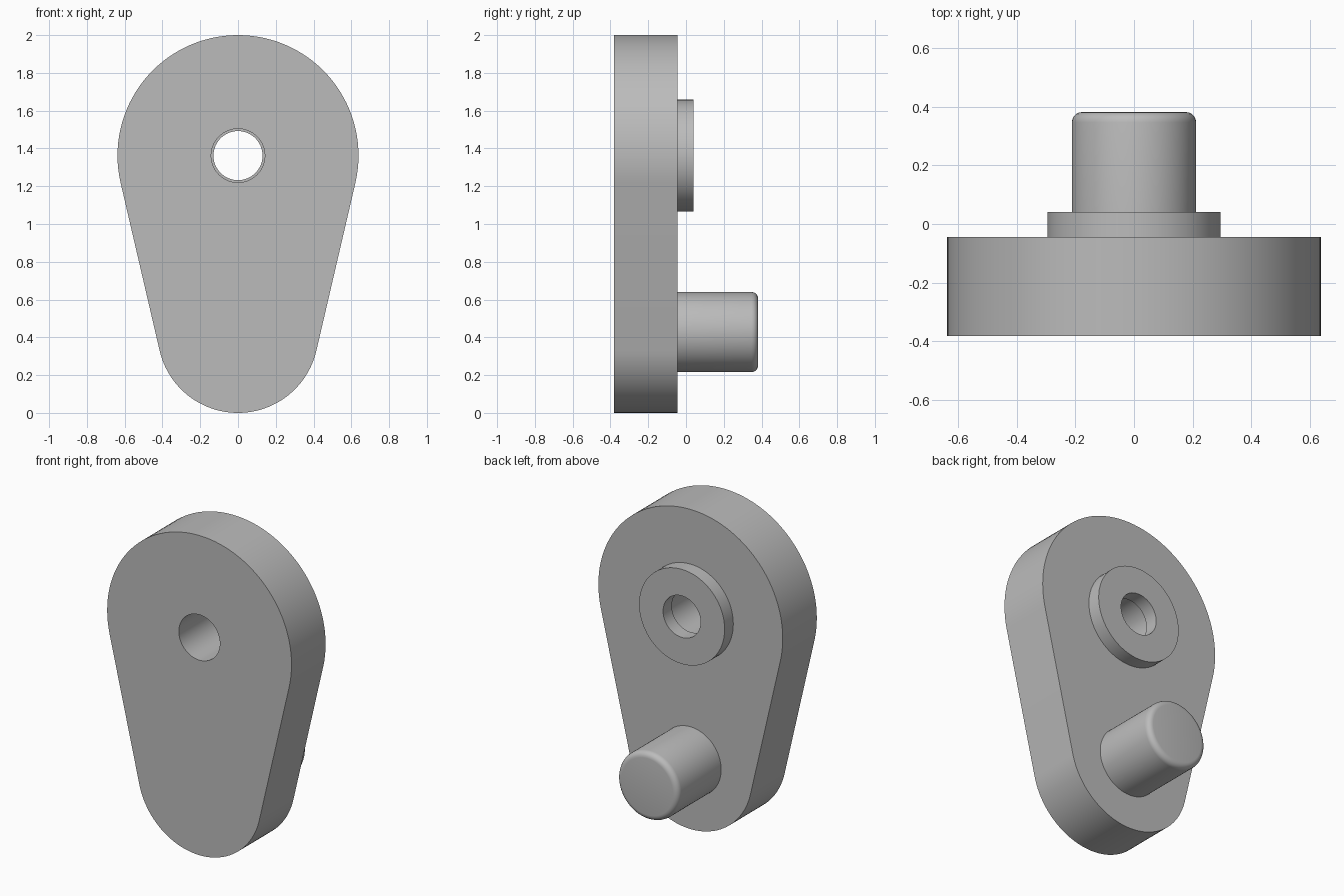
import bpy, bmesh
from math import sin, cos, pi, asin

cube = bpy.data.objects.get("Cube")
if cube:
    bpy.data.objects.remove(cube, do_unlink=True)

GREY = (0.5, 0.5, 0.5, 1.0)
mat = bpy.data.materials.new("plain grey")
mat.use_nodes = True
mat.diffuse_color = GREY
bsdf = next(n for n in mat.node_tree.nodes if n.type == 'BSDF_PRINCIPLED')
bsdf.inputs["Base Color"].default_value = GREY

# Main dimensions
HUB_Z, HUB_R = 1.362, 0.638
FOOT_Z, FOOT_R = 0.426, 0.426
FRONT, BACK = -0.382, -0.045


def arc(z, r, a0, a1, n):
    """n + 1 points (x, z) along an arc about (0, z)."""
    return [(r * cos(a0 + (a1 - a0) * i / n), z + r * sin(a0 + (a1 - a0) * i / n))
            for i in range(n + 1)]


def circle(z, r, n=72):
    return arc(z, r, 0, 2 * pi, n)[:-1]


def extrude(name, outlines, y0, y1, rounding=0):
    """Solid between y0 and y1; outlines after the first are holes."""
    bm = bmesh.new()
    rims = {y0: [], y1: []}
    for pts in outlines:
        a, b = ([bm.verts.new((x, y, z)) for x, z in pts] for y in (y0, y1))
        for i in range(len(pts)):
            bm.faces.new((a[i - 1], a[i], b[i], b[i - 1]))
            for y, ring in ((y0, a), (y1, b)):
                rims[y].append(bm.edges.get((ring[i - 1], ring[i])))
        if len(outlines) == 1:
            bm.faces.new(a)
            bm.faces.new(b)
    if len(outlines) > 1:
        for edges in rims.values():
            bmesh.ops.triangle_fill(bm, edges=edges, use_beauty=True)
    bmesh.ops.recalc_face_normals(bm, faces=bm.faces[:])
    if rounding:
        bmesh.ops.bevel(bm, geom=rims[y1], offset=rounding, segments=5,
                        profile=0.5, affect='EDGES')
    mesh = bpy.data.meshes.new(name)
    bm.to_mesh(mesh)
    bm.free()
    mesh.materials.append(mat)
    ob = bpy.data.objects.new(name, mesh)
    bpy.context.collection.objects.link(ob)
    bpy.ops.object.select_all(action='DESELECT')
    ob.select_set(True)
    bpy.context.view_layer.objects.active = ob
    bpy.ops.object.shade_smooth_by_angle()
    return ob


# Tapered plate: two arcs joined by their common tangents
t = asin((HUB_R - FOOT_R) / (HUB_Z - FOOT_Z))
outline = (arc(HUB_Z, HUB_R, -t, pi + t, 64)
           + arc(FOOT_Z, FOOT_R, pi + t, 2 * pi - t, 48))
extrude("arm_plate", [outline, circle(HUB_Z, 0.142)], FRONT, BACK)

# Raised ring around the hole, with a slightly narrower bore
extrude("hub_ring", [circle(HUB_Z, 0.296), circle(HUB_Z, 0.13)], BACK, 0.041)

# Round pin with a softened end
extrude("crank_pin", [circle(0.428, 0.212)], BACK, 0.382, rounding=0.035)
